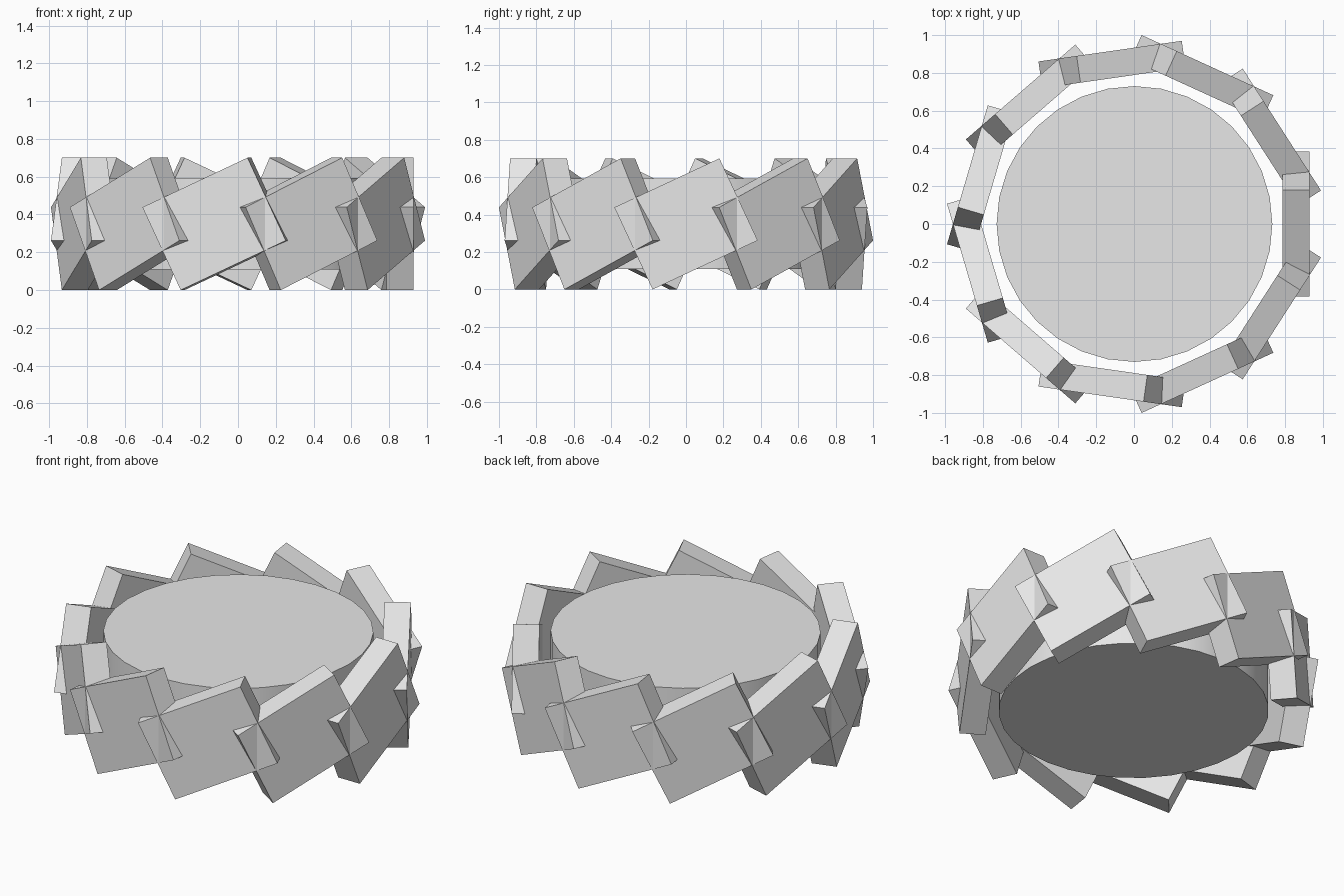
import bpy
import math
from mathutils import Matrix

cube = bpy.data.objects.get("Cube")
if cube:
    bpy.data.objects.remove(cube, do_unlink=True)

# Single plain grey
GREY = (0.8, 0.8, 0.8, 1.0)
mat = bpy.data.materials.new("light grey")
mat.use_nodes = True
mat.diffuse_color = GREY
mat.node_tree.nodes["Principled BSDF"].inputs["Base Color"].default_value = GREY

MID_Z = 0.35        # height of the wheel centre
HEIGHT = 0.484      # hub height and plate height
SHIFT_X = 0.005     # centres the odd-numbered ring
PLATES = 11
TILT = math.radians(25)

# Central hub disc
bpy.ops.mesh.primitive_cylinder_add(vertices=32, radius=0.73, depth=HEIGHT,
                                    location=(SHIFT_X / 2, 0, MID_Z))
hub = bpy.context.object
hub.name = "hub"
hub.data.materials.append(mat)
bpy.ops.object.shade_smooth_by_angle(angle=math.radians(30))

# Ring of overlapping plates, each tilted about its outward axis
centre = Matrix.Translation((SHIFT_X, 0, MID_Z))
for i in range(PLATES):
    bpy.ops.mesh.primitive_cube_add(size=1)
    plate = bpy.context.object
    plate.name = f"tread_plate_{i + 1}"
    plate.data.transform(Matrix.Diagonal((0.143, 0.62, HEIGHT, 1)))
    plate.data.materials.append(mat)
    plate.matrix_world = (centre
                          @ Matrix.Rotation(math.tau * i / PLATES, 4, 'Z')
                          @ Matrix.Translation((0.853, 0, 0))
                          @ Matrix.Rotation(TILT, 4, 'X'))
